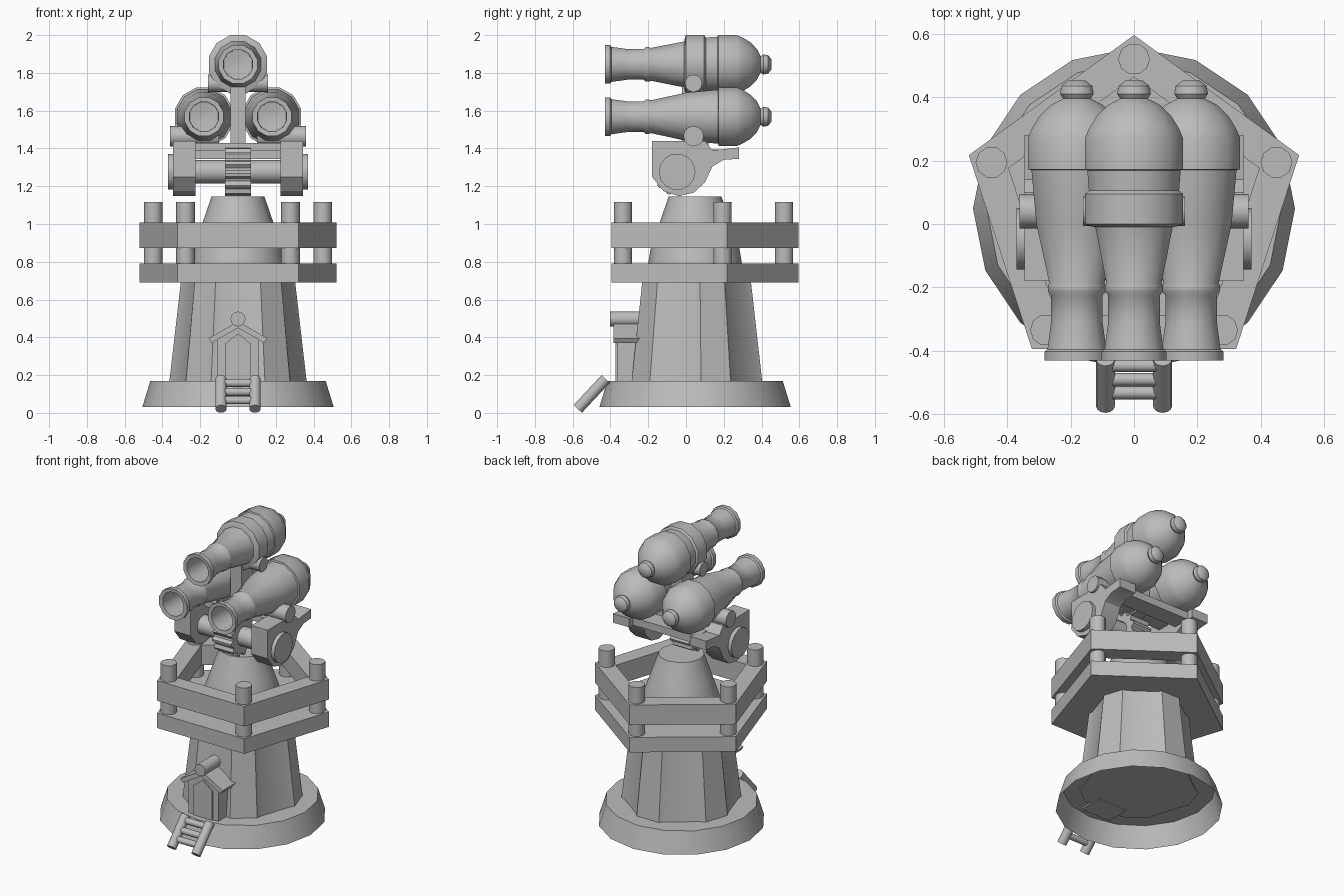
import bpy, bmesh, math
from mathutils import Vector

if "Cube" in bpy.data.objects:
    bpy.data.objects.remove(bpy.data.objects["Cube"])

CY = 0.048  # centre line of the tower
grey = bpy.data.materials.new("stone_grey")
grey.diffuse_color = (0.5, 0.5, 0.5, 1)
grey.use_nodes = True
grey.node_tree.nodes["Principled BSDF"].inputs["Base Color"].default_value = grey.diffuse_color


def finish(bm, name, smooth=35, fix=True):
    if fix:
        bmesh.ops.recalc_face_normals(bm, faces=bm.faces[:])
    me = bpy.data.meshes.new(name)
    bm.to_mesh(me)
    bm.free()
    ob = bpy.data.objects.new(name, me)
    bpy.context.collection.objects.link(ob)
    me.materials.append(grey)
    if smooth:
        bpy.ops.object.select_all(action='DESELECT')
        ob.select_set(True)
        bpy.context.view_layer.objects.active = ob
        bpy.ops.object.shade_smooth_by_angle(angle=math.radians(smooth))
    return ob


def loft(name, loops, caps=(True, True), smooth=35, closed=False):
    """Skin a list of equally long point loops."""
    bm = bmesh.new()
    rows = [[bm.verts.new(p) for p in loop] for loop in loops]
    pairs = list(zip(rows, rows[1:])) + ([(rows[-1], rows[0])] if closed else [])
    for a, b in pairs:
        for i in range(len(a)):
            j = (i + 1) % len(a)
            bm.faces.new((a[i], a[j], b[j], b[i]))
    if not closed:
        if caps[0]:
            bm.faces.new(rows[0][::-1])
        if caps[1]:
            bm.faces.new(rows[-1])
    return finish(bm, name, smooth)


def ring(r, z, n, phase=0.0):
    return [(r * math.cos(phase + math.tau * i / n),
             CY + r * math.sin(phase + math.tau * i / n), z) for i in range(n)]


def rod(name, a, b, r, n=12, phase=0.0):
    a, b = Vector(a), Vector(b)
    q = (b - a).to_track_quat('Z', 'Y')
    circle = [q @ Vector((r * math.cos(phase + math.tau * i / n),
                          r * math.sin(phase + math.tau * i / n), 0)) for i in range(n)]
    return loft(name, [[a + c for c in circle], [b + c for c in circle]], smooth=50)


def box(name, lo, hi):
    (x0, y0, z0), (x1, y1, z1) = lo, hi
    return loft(name, [[(x0, y0, z), (x1, y0, z), (x1, y1, z), (x0, y1, z)]
                       for z in (z0, z1)], smooth=0)


# Base: hollow underneath
loft("base", [ring(0.507, 0.03, 16), ring(0.464, 0.17, 16)], caps=(False, True))


# Tower with five broad ribs
def ribbed(outer, inner, z):
    pts = []
    for k in range(5):
        for off, r in ((-18, inner), (-13, outer), (13, outer), (18, inner)):
            t = math.radians(90 + 72 * k + off)
            pts.append((r * math.cos(t), CY + r * math.sin(t), z))
    return pts


loft("tower", [ribbed(0.365, 0.345, 0.165), ribbed(0.303, 0.282, 0.70)], smooth=30)

# Pentagon deck, railing and corner posts
UP = math.pi / 2
loft("deck", [ring(0.547, 0.69, 5, UP), ring(0.547, 0.79, 5, UP)], smooth=0)
loft("railing", [ring(r, z, 5, UP) for r, z in
                 ((0.547, 0.873), (0.547, 1.007), (0.415, 1.007), (0.415, 0.873))],
     smooth=0, closed=True)
for x, y, _ in ring(0.472, 0, 5, UP):
    rod("railing_post", (x, y, 0.78), (x, y, 1.117), 0.05, 10)

# Turret mound
loft("mound", [ring(r, z, 12) for r, z in
               ((0.25, 0.78), (0.235, 0.87), (0.19, 1.0), (0.14, 1.145))])

# Door house with gabled roof and ridge log
gable = [(-0.11, 0.16), (0.11, 0.16), (0.11, 0.39), (0, 0.47), (-0.11, 0.39)]
loft("house", [[(x, y, z) for x, z in gable] for y in (-0.365, -0.2)], smooth=0)
roof = [(-0.155, 0.385), (0, 0.475), (0.155, 0.385), (0.14, 0.36), (0, 0.44), (-0.14, 0.36)]
roof = [(x, z + 0.01) for x, z in roof]
loft("house_roof", [[(x, y, z) for x, z in roof] for y in (-0.385, -0.2)], smooth=0)
rod("ridge_log", (0, -0.402, 0.497), (0, -0.18, 0.497), 0.04)
door = [(-0.07, 0.17), (0.07, 0.17), (0.07, 0.365), (0, 0.42), (-0.07, 0.365)]
loft("door", [[(x, y, z) for x, z in door] for y in (-0.373, -0.36)], smooth=0)

# Ladder
for s in (-1, 1):
    rod("ladder_rail", (0.09 * s, -0.573, 0.0212), (0.09 * s, -0.425, 0.18), 0.03)
for t in (0.28, 0.56, 0.86):
    y, z = -0.573 + 0.148 * t, 0.0212 + 0.159 * t
    rod("ladder_rung", (-0.09, y, z), (0.09, y, z), 0.021, 10)


# Cannons: profile of (radius, y), bore included
front = [(0.02, -0.12), (0.078, -0.13), (0.08, -0.427), (0.106, -0.43), (0.106, -0.402),
         (0.096, -0.395), (0.084, -0.31), (0.084, -0.225), (0.094, -0.213), (0.094, -0.195),
         (0.09, -0.185)]
plain = [(0.132, 0.0), (0.148, 0.17)]
banded = [(0.126, -0.01), (0.15, -0.005), (0.16, 0.0), (0.16, 0.095), (0.147, 0.105),
          (0.152, 0.168)]
rear = [(0.16, 0.172), (0.16, 0.27), (0.147, 0.30), (0.122, 0.34), (0.085, 0.375),
        (0.045, 0.395), (0.055, 0.41), (0.05, 0.435), (0.028, 0.452)]


def cannon(name, cx, cz, middle, n=12):
    loops = [[(cx + r * math.sin(math.tau * (i + 0.5) / n), y,
               cz + r * math.cos(math.tau * (i + 0.5) / n)) for i in range(n)]
             for r, y in front + middle + rear]
    return loft(name, loops, smooth=40)


cannon("top_cannon", 0, 1.845, banded)
rod("top_trunnion", (-0.16, 0.04, 1.745), (0.16, 0.04, 1.745), 0.046)
box("centre_post", (-0.04, -0.02, 1.38), (0.04, 0.10, 1.74))

# Carriage side profile (y, z)
cheek = [(-0.18, 1.44), (0.10, 1.44), (0.14, 1.39), (0.28, 1.405), (0.28, 1.345),
         (0.20, 1.34), (0.14, 1.305), (0.10, 1.22), (0.04, 1.165), (-0.04, 1.148),
         (-0.12, 1.175), (-0.18, 1.25)]
for s in (-1, 1):
    cannon("side_cannon", 0.18 * s, 1.568, plain)
    rod("side_trunnion", (0.1 * s, 0.04, 1.465), (0.36 * s, 0.04, 1.465), 0.054)
    loft("carriage_side", [[(x * s, y, z) for y, z in cheek] for x in (0.225, 0.345)],
         smooth=30)
    rod("wheel", (0.33 * s, -0.047, 1.277), (0.37 * s, -0.047, 1.277), 0.097, 14)

# Axle, cross plates and centre gear
rod("axle", (-0.24, -0.047, 1.277), (0.24, -0.047, 1.277), 0.062)
box("front_cross_plate", (-0.25, -0.03, 1.39), (0.25, 0.12, 1.43))
box("rear_cross_plate", (-0.25, 0.12, 1.345), (0.25, 0.24, 1.395))
teeth = []
for i in range(48):
    t = math.tau * (i + 0.5) / 48
    r = 0.127 if i % 4 < 2 else 0.108
    teeth.append((-0.047 + r * math.cos(t), 1.275 + r * math.sin(t)))
loft("gear", [[(x, y, z) for y, z in teeth] for x in (-0.07, 0.07)], smooth=0)
